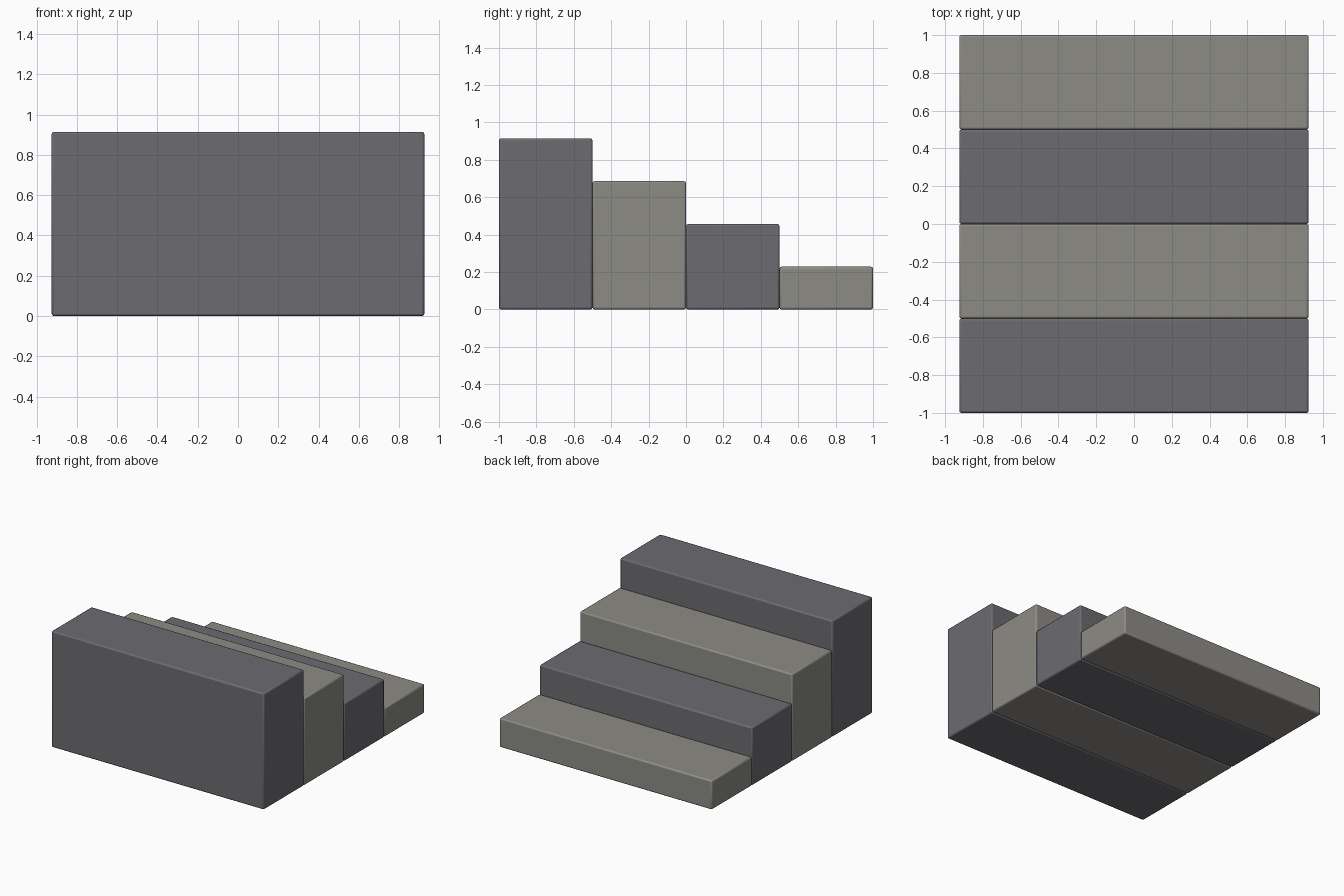
import bpy

if "Cube" in bpy.data.objects:
    bpy.data.objects.remove(bpy.data.objects["Cube"])

WIDTH, DEPTH, RISE, STEPS = 1.85, 0.5, 0.2287, 4


def material(name, rgb):
    mat = bpy.data.materials.new(name)
    mat.diffuse_color = (*rgb, 1)
    mat.use_nodes = True
    mat.node_tree.nodes["Principled BSDF"].inputs["Base Color"].default_value = mat.diffuse_color
    return mat


dark = material("dark_stone", (0.15, 0.147, 0.162))
light = material("light_stone", (0.265, 0.26, 0.235))


def step_block(number):
    # Full-height block standing on the ground, step 1 lowest at the back
    height = RISE * number
    y = 1 - DEPTH * (number - 0.5)
    bpy.ops.mesh.primitive_cube_add(size=1, location=(0, y, height / 2))
    block = bpy.context.object
    block.name = f"step_{number}"
    block.scale = (WIDTH, DEPTH, height)
    bpy.ops.object.transform_apply(location=False, rotation=False, scale=True)
    block.data.materials.append(light if number % 2 else dark)

    # Slightly rounded stone edges
    bevel = block.modifiers.new("edge_rounding", "BEVEL")
    bevel.width = 0.011
    bevel.segments = 2
    bpy.ops.object.shade_smooth_by_angle()


# Staircase rising toward the front
for n in range(1, STEPS + 1):
    step_block(n)
